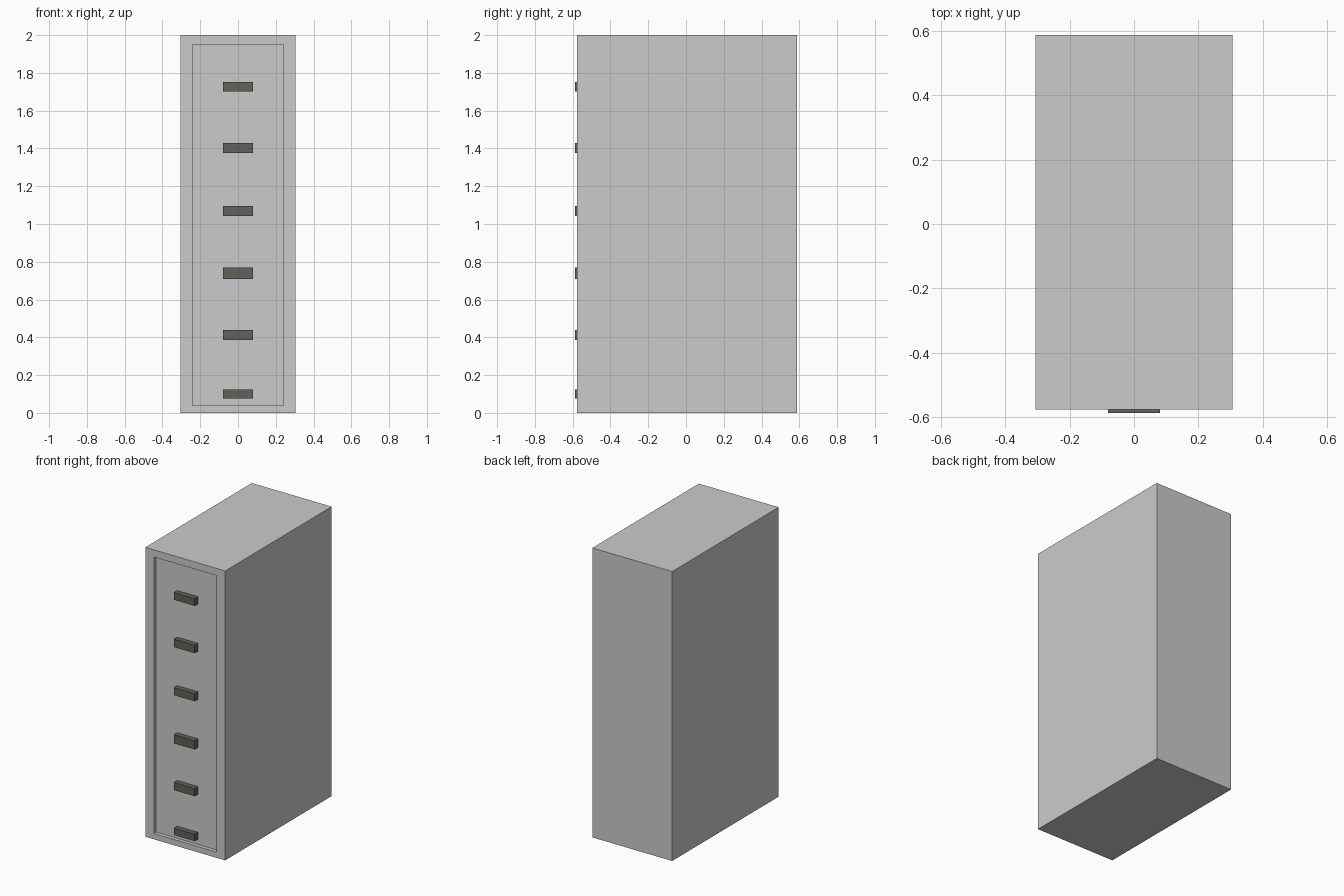
import bpy, bmesh
from mathutils import Vector

if "Cube" in bpy.data.objects:
    bpy.data.objects.remove(bpy.data.objects["Cube"])

W, Y0, Y1, H = 0.305, -0.576, 0.587, 2.0   # half width, front, back, height
RECESS_Y = -0.55


def box_bmesh(lo, hi):
    bm = bmesh.new()
    bmesh.ops.create_cube(bm, size=1)
    lo, hi = Vector(lo), Vector(hi)
    for v in bm.verts:
        v.co = Vector(lo[i] + (v.co[i] + 0.5) * (hi[i] - lo[i]) for i in range(3))
    return bm


def finish(bm, name, mat=None):
    me = bpy.data.meshes.new(name)
    bm.normal_update()
    bm.to_mesh(me)
    bm.free()
    ob = bpy.data.objects.new(name, me)
    bpy.context.collection.objects.link(ob)
    if mat:
        me.materials.append(mat)
    return ob


# Cabinet body: front face inset to a frame, then pushed back as a recess
bm = box_bmesh((-W, Y0, 0), (W, Y1, H))
bm.normal_update()
front = min(bm.faces, key=lambda f: f.calc_center_median().y)
bmesh.ops.inset_region(bm, faces=[front], thickness=0.05)
for v in front.verts:
    v.co.x = 0.24 if v.co.x > 0 else -0.24
    v.co.z = 1.95 if v.co.z > 1 else 0.04
panel = bmesh.ops.extrude_discrete_faces(bm, faces=[front])["faces"][0]
for v in panel.verts:
    v.co.y = RECESS_Y
finish(bm, "cabinet_body")

# Drawer handles: dark bars standing out of the recess
dark = bpy.data.materials.new("dark_handle")
dark.diffuse_color = (0.13, 0.115, 0.10, 1)
dark.use_nodes = True
dark.node_tree.nodes["Principled BSDF"].inputs["Base Color"].default_value = dark.diffuse_color
spans = [(0.077, 0.124), (0.387, 0.440), (0.710, 0.770),
         (1.043, 1.095), (1.375, 1.430), (1.702, 1.752)]
for i, (z0, z1) in enumerate(spans, 1):
    finish(box_bmesh((-0.08, -0.587, z0), (0.08, RECESS_Y, z1)),
           f"drawer_handle_{i}", dark)
